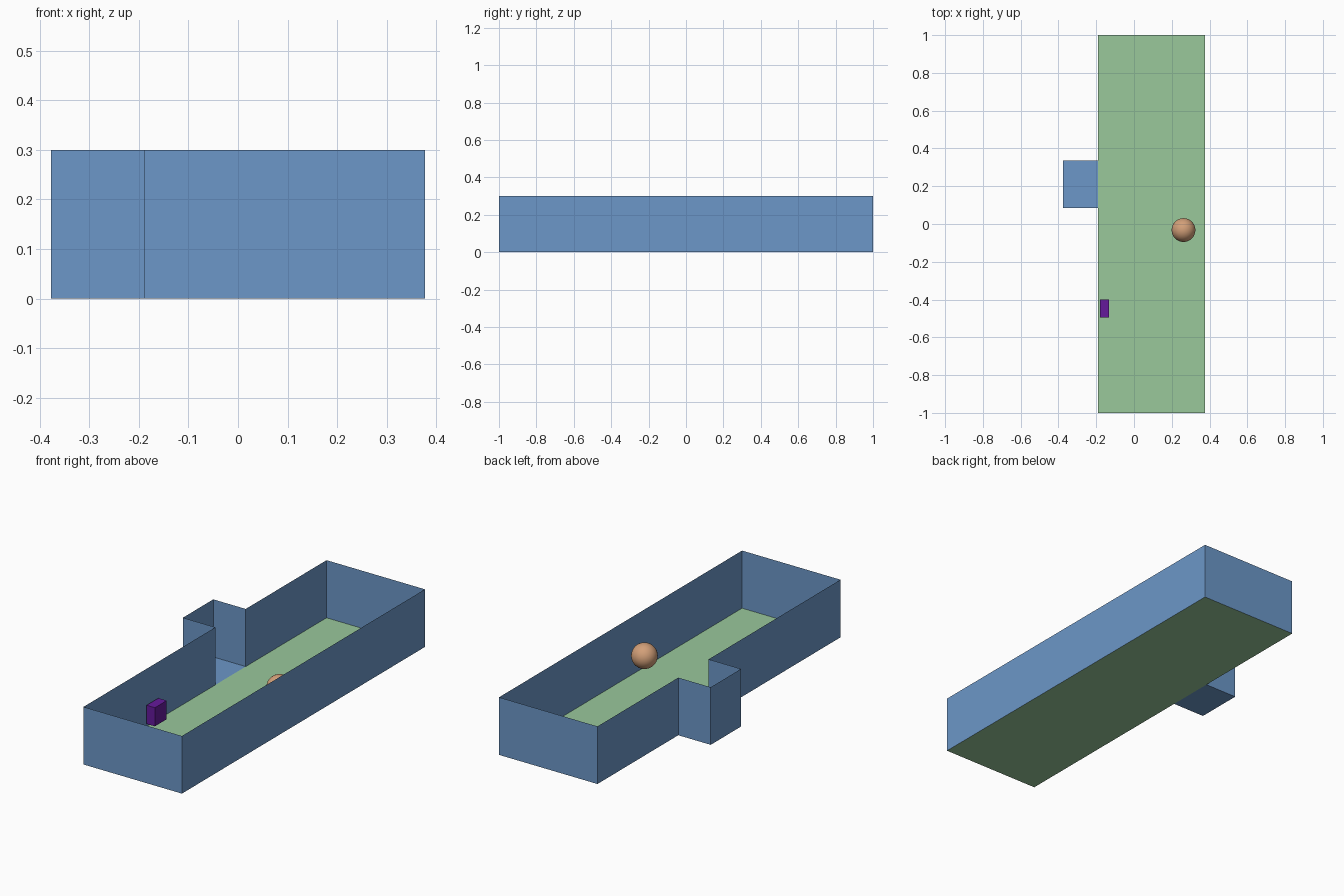
import bpy, bmesh
from mathutils import Matrix

if "Cube" in bpy.data.objects:
    bpy.data.objects.remove(bpy.data.objects["Cube"])

H = 0.30                      # wall height
L, R, A = -0.19, 0.377, -0.377  # room left, room right, alcove left
Y0, Y1 = 0.085, 0.335         # alcove extent


def material(name, rgb):
    m = bpy.data.materials.new(name)
    m.diffuse_color = (*rgb, 1)
    m.use_nodes = True
    m.node_tree.nodes["Principled BSDF"].inputs["Base Color"].default_value = m.diffuse_color
    return m


def finish(name, bm, mat):
    me = bpy.data.meshes.new(name)
    bm.to_mesh(me)
    bm.free()
    me.materials.append(mat)
    ob = bpy.data.objects.new(name, me)
    bpy.context.collection.objects.link(ob)
    return ob


def floor(name, x0, x1, y0, y1, mat):
    bm = bmesh.new()
    bm.faces.new([bm.verts.new((x, y, 0)) for x, y in
                  ((x0, y0), (x1, y0), (x1, y1), (x0, y1))])
    return finish(name, bm, mat)


blue = material("blue", (0.15, 0.31, 0.58))
green = material("green", (0.32, 0.58, 0.33))
tan = material("tan", (0.65, 0.35, 0.19))
purple = material("purple", (0.13, 0.01, 0.33))

# Thin walls: closed outline of the room and alcove, raised straight up
outline = [(L, -1), (R, -1), (R, 1), (L, 1), (L, Y1), (A, Y1), (A, Y0), (L, Y0)]
bm = bmesh.new()
low = [bm.verts.new((x, y, 0)) for x, y in outline]
high = [bm.verts.new((x, y, H)) for x, y in outline]
for i in range(len(outline)):
    j = (i + 1) % len(outline)
    bm.faces.new((low[i], low[j], high[j], high[i]))
finish("walls", bm, blue)

# Floors
floor("room_floor", L, R, -1, 1, green)
floor("alcove_floor", A, L, Y0, Y1, blue)

# Floating ball
bm = bmesh.new()
bmesh.ops.create_uvsphere(bm, u_segments=32, v_segments=16, radius=0.063,
                          matrix=Matrix.Translation((0.262, -0.032, 0.153)))
for f in bm.faces:
    f.smooth = True
finish("ball", bm, tan)

# Small box by the left wall
bm = bmesh.new()
bmesh.ops.create_cube(bm, size=1, matrix=Matrix.Translation((-0.156, -0.447, 0.07))
                      @ Matrix.Diagonal((0.048, 0.097, 0.097, 1)))
finish("wall_box", bm, purple)
